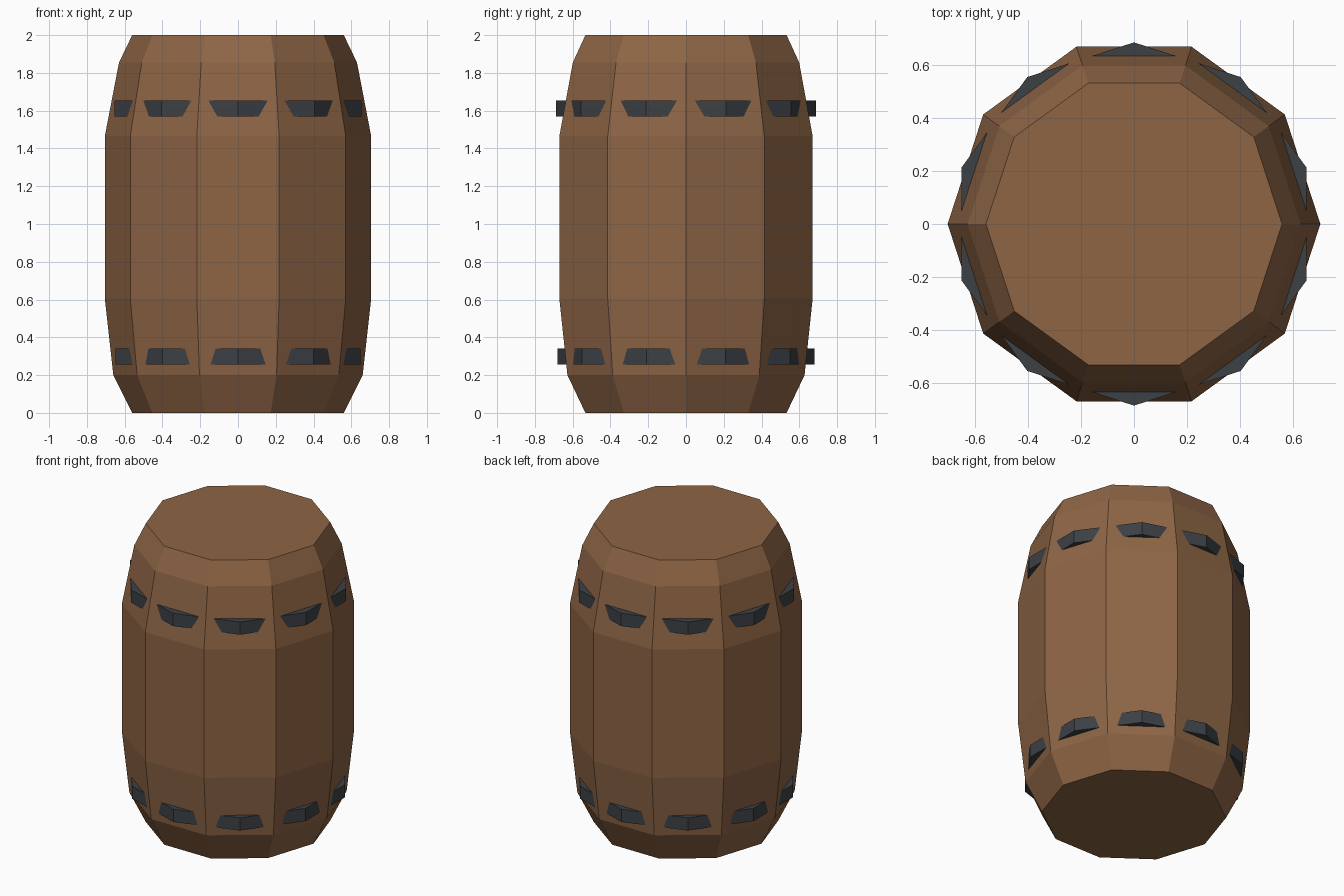
import bpy, bmesh
from math import cos, sin, radians

if "Cube" in bpy.data.objects:
    bpy.data.objects.remove(bpy.data.objects["Cube"])

SIDES = 10


def material(name, rgb):
    m = bpy.data.materials.new(name)
    m.diffuse_color = (*rgb, 1)
    m.use_nodes = True
    m.node_tree.nodes["Principled BSDF"].inputs["Base Color"].default_value = m.diffuse_color
    return m


def lathe(name, profile, mat, turn=0.0, closed=False):
    """Revolve (radius, z) points; cap the ends, or close the loop into a ring."""
    bm = bmesh.new()
    rings = []
    for r, z in profile:
        angles = [radians(360 / SIDES * i + turn) for i in range(SIDES)]
        rings.append([bm.verts.new((r * cos(a), r * sin(a), z)) for a in angles])
    pairs = list(zip(rings, rings[1:]))
    if closed:
        pairs.append((rings[-1], rings[0]))
    else:
        bm.faces.new(rings[0][::-1])
        bm.faces.new(rings[-1])
    for low, high in pairs:
        for i in range(SIDES):
            j = (i + 1) % SIDES
            bm.faces.new((low[i], low[j], high[j], high[i]))
    bmesh.ops.recalc_face_normals(bm, faces=bm.faces)
    mesh = bpy.data.meshes.new(name)
    bm.to_mesh(mesh)
    bm.free()
    mesh.materials.append(mat)
    obj = bpy.data.objects.new(name, mesh)
    bpy.context.collection.objects.link(obj)
    return obj


wood = material("wood", (0.27, 0.13, 0.06))
iron = material("iron", (0.045, 0.052, 0.06))

# Bulging ten-sided wooden body
lathe("barrel_body", [(0.56, 0), (0.66, 0.2), (0.705, 0.605), (0.705, 1.465),
                      (0.63, 1.855), (0.56, 2.0)], wood)

# Iron hoops, turned half a side so their corners poke through the staves
for name, r, z0, z1 in (("lower_hoop", 0.681, 0.255, 0.34),
                        ("upper_hoop", 0.687, 1.57, 1.655)):
    lathe(name, [(r, z0), (r, z1), (0.61, z1), (0.61, z0)], iron,
          turn=180 / SIDES, closed=True)
